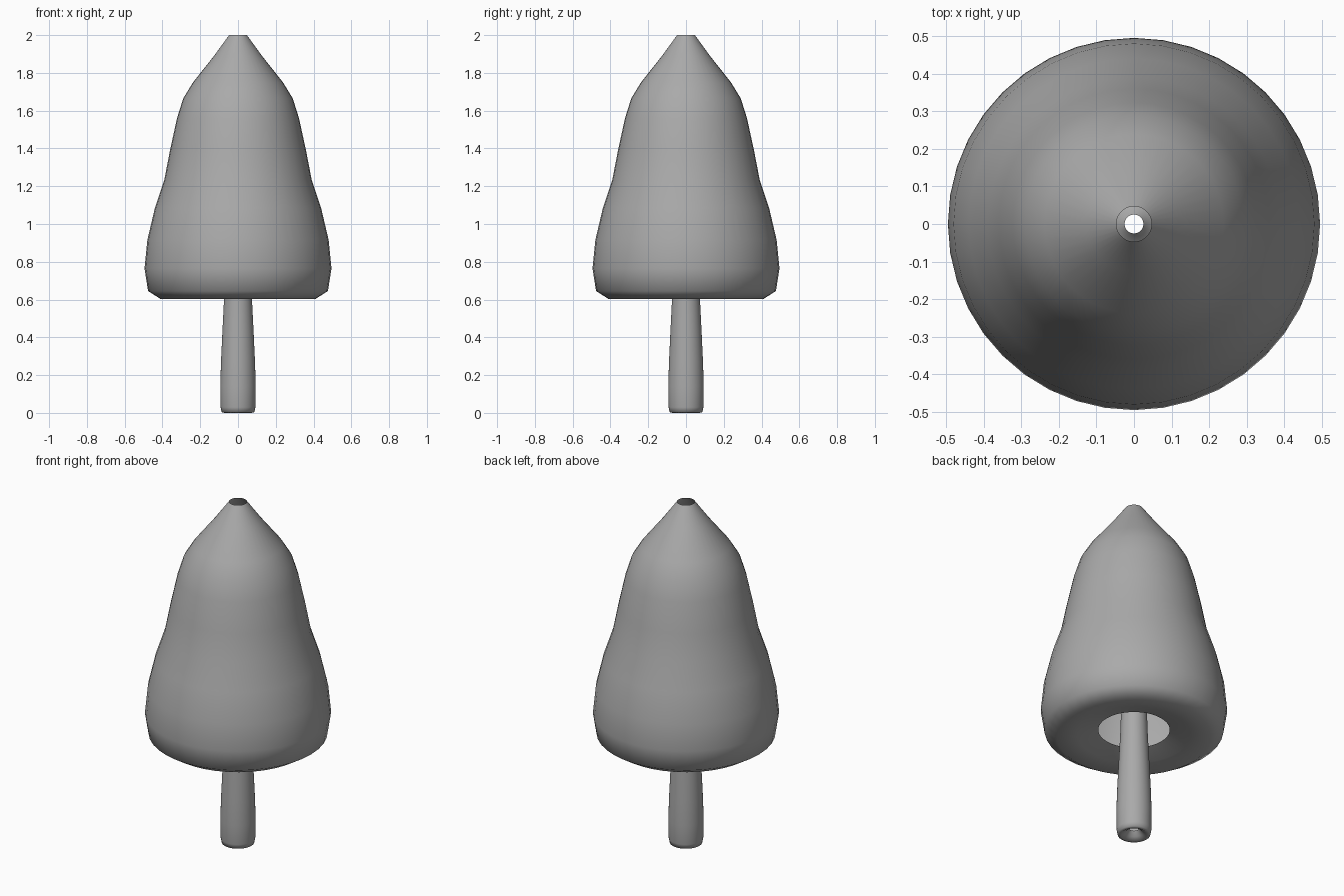
import bpy
import bmesh
import math

SIDES = 40

if "Cube" in bpy.data.objects:
    bpy.data.objects.remove(bpy.data.objects["Cube"], do_unlink=True)

grey = bpy.data.materials.new("plain grey")
grey.use_nodes = True
colour = (0.4, 0.4, 0.4, 1)
grey.diffuse_color = colour
grey.node_tree.nodes["Principled BSDF"].inputs["Base Color"].default_value = colour


def lathe(name, profile):
    """Spin a (radius, height) profile around z into a smooth open shell."""
    bm = bmesh.new()
    rings = []
    for r, z in profile:
        rings.append([bm.verts.new((r * math.cos(2 * math.pi * i / SIDES),
                                    r * math.sin(2 * math.pi * i / SIDES), z))
                      for i in range(SIDES)])
    for low, high in zip(rings, rings[1:]):
        for i in range(SIDES):
            j = (i + 1) % SIDES
            bm.faces.new((low[i], low[j], high[j], high[i])).smooth = True
    mesh = bpy.data.meshes.new(name)
    bm.to_mesh(mesh)
    bm.free()
    mesh.materials.append(grey)
    obj = bpy.data.objects.new(name, mesh)
    bpy.context.collection.objects.link(obj)
    return obj


# Hollow foliage: curled underside, bulging skirt, tapered open tip
lathe("foliage", [
    (0.19, 0.645), (0.3, 0.615), (0.41, 0.603), (0.476, 0.645),
    (0.495, 0.765), (0.48, 0.915), (0.44, 1.085), (0.39, 1.235),
    (0.36, 1.39), (0.323, 1.56), (0.29, 1.665), (0.238, 1.75),
    (0.127, 1.89), (0.047, 2.0)])

# Hollow trunk: recessed foot with a small hole, narrowing upward
lathe("trunk", [
    (0.025, 0.04), (0.045, 0.015), (0.07, 0.0), (0.087, 0.004),
    (0.092, 0.03), (0.094, 0.14), (0.09, 0.27), (0.083, 0.42),
    (0.074, 0.6), (0.068, 0.78), (0.06, 0.95)])
